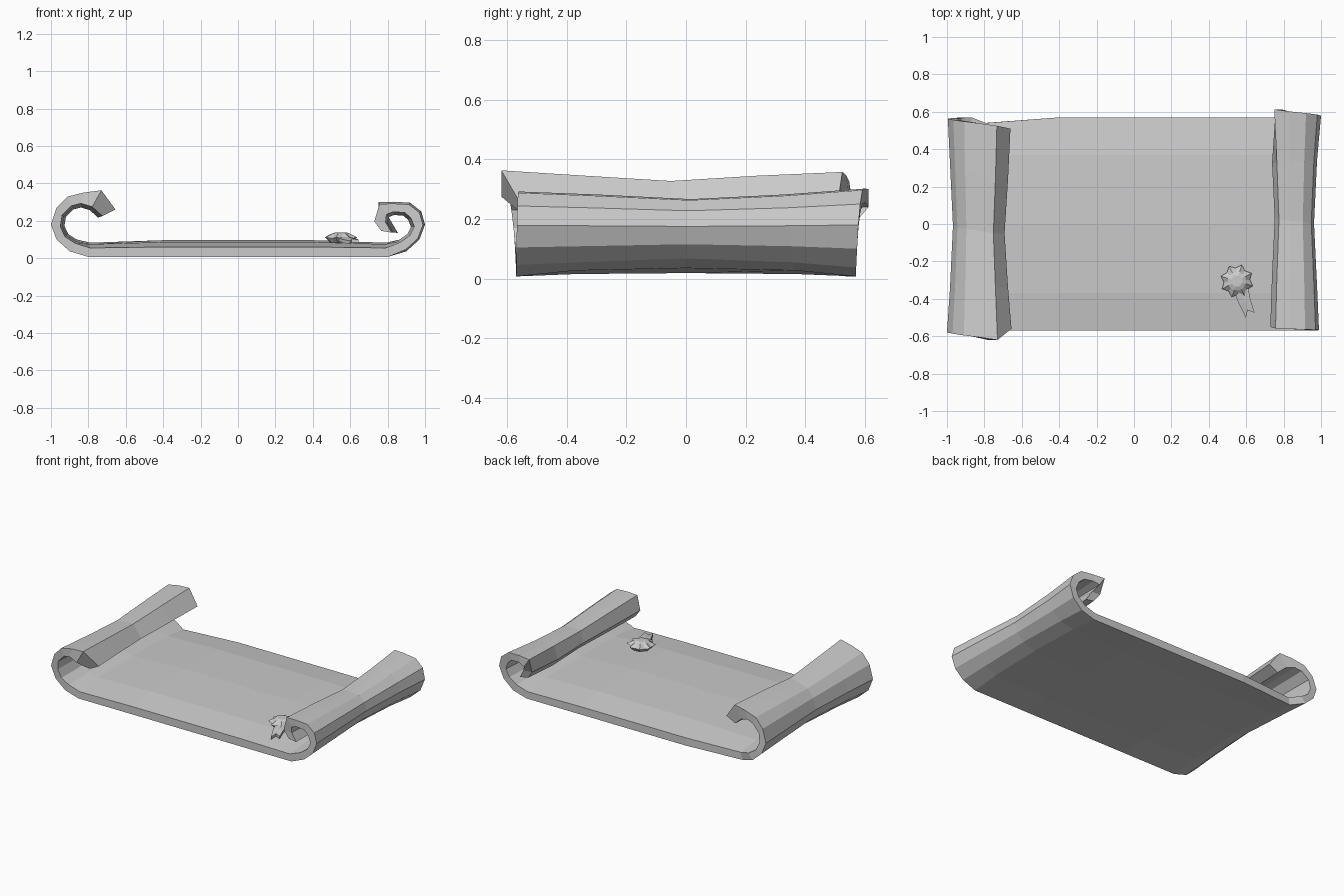
import bpy, bmesh, math
from mathutils import Vector

if "Cube" in bpy.data.objects:
    bpy.data.objects.remove(bpy.data.objects["Cube"])


def finish(bm, name):
    bmesh.ops.recalc_face_normals(bm, faces=bm.faces)
    me = bpy.data.meshes.new(name)
    bm.to_mesh(me)
    bm.free()
    ob = bpy.data.objects.new(name, me)
    bpy.context.collection.objects.link(ob)
    return ob


# Curl stations from flat sheet to tip: outer x, outer z, inner x, inner z
left = [(-.80, .007, -.79, .055), (-.90, .037, -.87, .08), (-.97, .10, -.925, .115),
        (-1.0, .18, -.95, .17), (-.97, .27, -.94, .23), (-.91, .33, -.89, .28),
        (-.82, .352, -.84, .293), (-.73, .363, -.78, .275), (-.655, .26, -.725, .225)]
right = [(.80, .007, .79, .055), (.90, .037, .87, .08), (.97, .10, .925, .12),
         (1.0, .18, .95, .17), (.98, .25, .93, .22), (.92, .297, .895, .25),
         (.83, .302, .83, .255), (.75, .30, .79, .24), (.72, .20, .785, .195),
         (.76, .145, .82, .135)]
flat_y = [-.57, -.37, 0, .37, .57]
curl_y = [-.57, -.29, 0, .29, .575]
arch = [0, .02, .028, .02, 0]


def curl(stations, row, centre, squeeze, shift, tips):
    """One cross-section of a roll, waisted in the middle and skewed in y."""
    out = []
    n = len(stations) - 1
    for i, (ox, oz, ix, iz) in enumerate(stations):
        t = min(1, i / (n - 1))
        y = flat_y[row] + (curl_y[row] - flat_y[row]) * t + shift * t * t
        k = squeeze[row]
        if i == 0:
            a, b = (ox, oz + arch[row]), (ix, iz + arch[row])
        else:
            a, b = [(centre[0] + (x - centre[0]) * k, centre[1] + (z - centre[1]) * k)
                    for x, z in ((ox, oz), (ix, iz))]
        if i > n - len(tips):          # pulled-in tip
            dx, y = tips[i - n - 1 + len(tips)]
            a, b = (a[0] + dx, a[1]), (b[0] + dx, b[1])
        out.append((Vector((a[0], y, a[1])), Vector((b[0], y, b[1]))))
    return out


# Parchment sheet lofted through five cross-sections
left_tips = {0: [(0, -.56)], 4: [(0, .51)]}
right_tips = {0: [(0, -.55), (0, -.55)], 4: [(.035, .575), (.035, .56)]}
bm = bmesh.new()
rows = []
for r in range(5):
    L = curl(left, r, (-.84, .185), [1, .9, .8, .9, .97], -.05, left_tips.get(r, []))
    R = curl(right, r, (.845 if r == 0 else .85, .16), [.93, .86, .75, .86, 1.0],
             (.015, .02, .03, .035, .05)[r], right_tips.get(r, []))
    if r == 4:                          # back left corner of the sheet is cut in
        for v in L[0]:
            v.y = .54
    mid = [(Vector((x, flat_y[r], .007 + arch[r] * .4)), Vector((x, flat_y[r], .06 + arch[r] * 1.3)))
           for x in (-.4, .4)]
    rows.append([(bm.verts.new(a), bm.verts.new(b)) for a, b in L[::-1] + mid + R])
n = len(rows[0])
for r in range(4):
    A, B = rows[r], rows[r + 1]
    for i in range(n - 1):
        for s in (0, 1):
            bm.faces.new((A[i][s], A[i + 1][s], B[i + 1][s], B[i][s]))
    for i in (0, n - 1):
        bm.faces.new((A[i][0], A[i][1], B[i][1], B[i][0]))
for row in (rows[0], rows[-1]):
    for i in range(n - 1):
        bm.faces.new((row[i][0], row[i + 1][0], row[i + 1][1], row[i][1]))
finish(bm, "parchment_sheet")

# Seal rosette: eight-pointed star with a raised button
cx, cy = .55, -.305
bm = bmesh.new()


def ring(r_tip, r_gap, z_tip, z_gap):
    vs = []
    for i in range(16):
        a = math.radians(22.5 * i + 28)
        r, z = (r_tip, z_tip) if i % 2 == 0 else (r_gap, z_gap)
        vs.append(bm.verts.new((cx + r * math.cos(a), cy + r * math.sin(a), z)))
    return vs


rings = [ring(.06, .055, .085, .085), ring(.09, .07, .112, .106),
         ring(.05, .05, .132, .128), ring(.03, .03, .138, .138)]
for a, b in zip(rings, rings[1:]):
    for i in range(16):
        j = (i + 1) % 16
        bm.faces.new((a[i], a[j], b[j], b[i]))
bm.faces.new(rings[0])
bm.faces.new(rings[-1])
finish(bm, "seal_rosette")

# Forked ribbon tail under the rosette
bm = bmesh.new()
sections = [[(.535, -.36, .092), (.575, -.35, .098), (.612, -.345, .092)],
            [(.562, -.43, .082), (.592, -.415, .094), (.622, -.40, .09)],
            [(.598, -.50, .075), (.608, -.46, .085), (.645, -.475, .082)]]
grid = [[bm.verts.new(p) for p in s] for s in sections]
faces = [bm.faces.new((grid[i][j], grid[i][j + 1], grid[i + 1][j + 1], grid[i + 1][j]))
         for i in range(2) for j in range(2)]
ext = bmesh.ops.extrude_face_region(bm, geom=faces, use_keep_orig=True)
bmesh.ops.translate(bm, vec=(0, 0, .018),
                    verts=[v for v in ext["geom"] if isinstance(v, bmesh.types.BMVert)])
finish(bm, "ribbon_tail")
